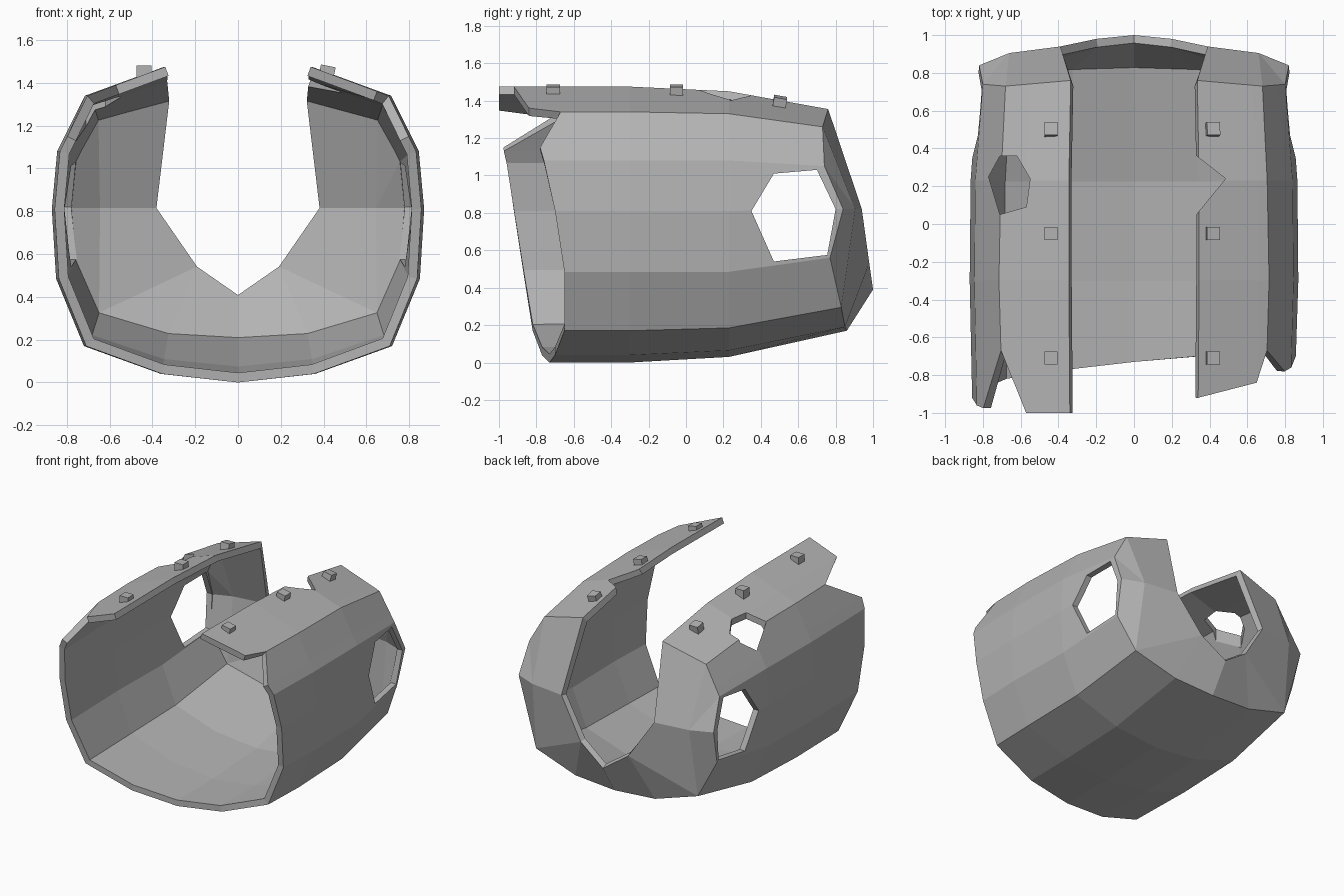
import bpy, bmesh
from mathutils import Vector

cube = bpy.data.objects.get("Cube")
if cube:
    bpy.data.objects.remove(cube, do_unlink=True)

grey = bpy.data.materials.new("plain_grey")
grey.use_nodes = True
grey.diffuse_color = (0.45, 0.45, 0.45, 1)
grey.node_tree.nodes["Principled BSDF"].inputs["Base Color"].default_value = (0.45, 0.45, 0.45, 1)


def make_object(name, bm):
    mesh = bpy.data.meshes.new(name)
    bm.to_mesh(mesh)
    bm.free()
    mesh.materials.append(grey)
    obj = bpy.data.objects.new(name, mesh)
    bpy.context.scene.collection.objects.link(obj)
    return obj


# Half profile (x, z) from the keel round to the lip of the top gap
middle = [(0, 0), (.36, .04), (.72, .17), (.85, .485),
          (.87, .81), (.845, 1.08), (.715, 1.34), (.345, 1.475)]
rear = [(0, .03), (.355, .065), (.715, .185), (.84, .485),
        (.865, .81), (.84, 1.08), (.705, 1.33), (.345, 1.45)]
# Back corner ring (x, y, z)
back = [(0, .86, .17), (.335, .85, .19), (.68, .83, .295), (.80, .77, .56),
        (.82, .84, .82), (.80, .74, 1.05), (.68, .73, 1.26), (.335, .76, 1.355)]
# Front edge depth of each profile column, for each side
front_y = {1: [-.73, -.70, -.65, -.65, -.70, -.76, -.78, -.67, -.84, -.92],
           -1: [-.73, -.77, -.82, -.87, -.92, -.96, -.975, -.67, -1.0, -1.0]}
flap_split = {1: .15, -1: .365}


def expand(points, side):
    """Add the side tip and flap corner columns to a profile."""
    p = [Vector(v) for v in points]
    tip = p[5].lerp(p[6], .27)
    flap = p[6].lerp(p[7], flap_split[side])
    return p[:6] + [tip, p[6], flap, p[7]]


# Shell: lofted rows, then the inward-closing back wall
bm = bmesh.new()
for side in (1, -1):
    def vert(x, y, z):
        return bm.verts.new((side * x, y, z))

    mid = [(x, -.3, z) for x, z in middle]
    aft = [(x, .23, z) for x, z in rear]
    rows = [expand(r, side) for r in (mid, mid, aft, back)]
    for v, y in zip(rows[0], front_y[side]):
        v.x *= .985
        v.y = y
    grid = [[vert(*v) for v in row] for row in rows]
    for a, b in zip(grid, grid[1:]):
        for i in range(len(a) - 1):
            bm.faces.new((a[i], a[i + 1], b[i + 1], b[i]))
    r = grid[-1]
    e0, e1, e2 = vert(0, 1.0, .39), vert(.2, .98, .53), vert(.39, .94, .82)
    m = vert(.66, .905, .82)
    for face in ((r[0], r[1], e1, e0), (r[1], r[2], e1), (r[2], m, e2, e1),
                 (r[2], r[3], r[4], m), (r[4], r[5], m), (r[5], r[6], r[7], m),
                 (m, r[7], r[8], r[9], e2)):
        bm.faces.new(face)
bmesh.ops.remove_doubles(bm, verts=bm.verts, dist=.0005)
bmesh.ops.recalc_face_normals(bm, faces=bm.faces)
centre = Vector((0, 0, .75))
if sum(f.normal.dot(f.calc_center_median() - centre) for f in bm.faces) < 0:
    bmesh.ops.reverse_faces(bm, faces=bm.faces)
shell = make_object("shell", bm)
thick = shell.modifiers.new("thickness", 'SOLIDIFY')
thick.thickness = .045
thick.offset = -1
thick.use_even_offset = True


# Openings cut by straight prisms
def cutter(name, outline, place, low, high):
    bm = bmesh.new()
    face = bm.faces.new([bm.verts.new(place(a, b, low)) for a, b in outline])
    top = bmesh.ops.extrude_face_region(bm, geom=[face])["geom"]
    shift = Vector(place(0, 0, high)) - Vector(place(0, 0, low))
    bmesh.ops.translate(bm, vec=shift, verts=[v for v in top if isinstance(v, bmesh.types.BMVert)])
    bmesh.ops.recalc_face_normals(bm, faces=bm.faces)
    obj = make_object(name, bm)
    obj.hide_render = True
    cut = shell.modifiers.new(name, 'BOOLEAN')
    cut.operation = 'DIFFERENCE'
    cut.solver = 'EXACT'
    cut.object = obj
    return obj


def along_x(a, b, d):
    return (d, a, b)


def along_z(a, b, d):
    return (a, b, d)


side_hole = [(.35, .81), (.47, 1.01), (.70, 1.03), (.80, .82), (.755, .575), (.47, .54)]
top_hole = [(-.77, .25), (-.71, .36), (-.62, .36), (-.55, .24), (-.57, .09), (-.71, .05)]
lip_notch = [(.28, .40), (.485, .24), (.28, -.01)]
cutters = [cutter("side_hole_cutter", side_hole, along_x, -1.2, 1.2),
           cutter("top_hole_cutter", top_hole, along_z, 1.1, 1.7),
           cutter("lip_notch_cutter", lip_notch, along_z, 1.2, 1.7)]

bpy.context.view_layer.objects.active = shell
for name in [mod.name for mod in shell.modifiers]:
    bpy.ops.object.modifier_apply(modifier=name)
for obj in cutters:
    bpy.data.objects.remove(obj, do_unlink=True)

# Small studs along both flaps
for label, x, tilt in (("left", .415, .2), ("right", -.44, 0)):
    for place, y, z, pitch in (("front", -.71, 1.445, 0), ("middle", -.05, 1.445, 0),
                               ("rear", .5, 1.385, -.18)):
        bm = bmesh.new()
        bmesh.ops.create_cube(bm, size=.07)
        stud = make_object(f"{label}_{place}_stud", bm)
        stud.location = (x, y, z)
        stud.rotation_euler = (pitch, tilt, 0)
